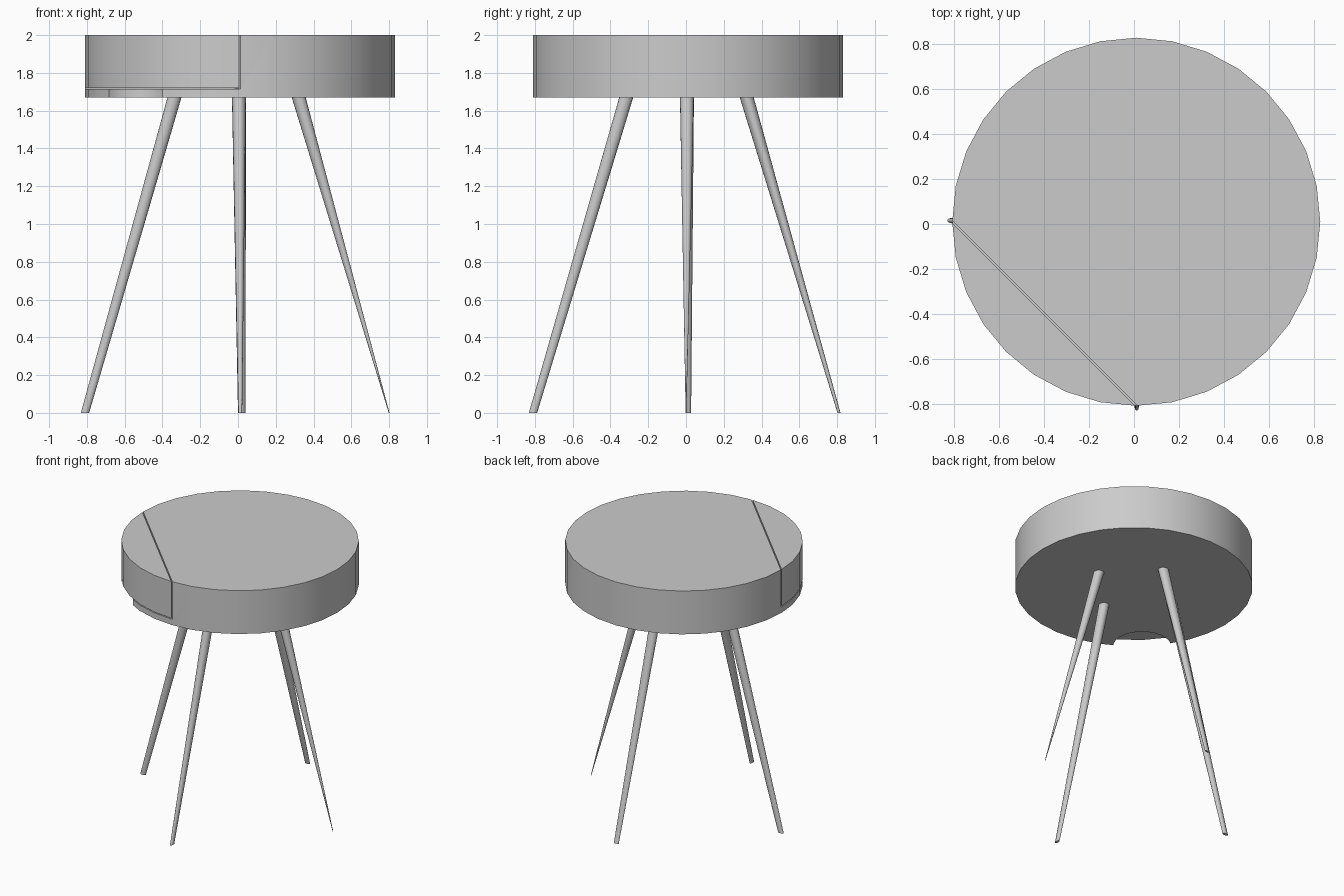
import bpy, bmesh, math
from mathutils import Vector

if "Cube" in bpy.data.objects:
    bpy.data.objects.remove(bpy.data.objects["Cube"])

grey = bpy.data.materials.new("plain grey")
grey.diffuse_color = (0.6, 0.6, 0.6, 1)
grey.use_nodes = True
grey.node_tree.nodes["Principled BSDF"].inputs["Base Color"].default_value = grey.diffuse_color

CENTRE = (0.01, 0.01)
RADIUS = 0.82
BOTTOM, TOP = 1.67, 2.0


def make_object(name, bm):
    bmesh.ops.recalc_face_normals(bm, faces=bm.faces)
    mesh = bpy.data.meshes.new(name)
    bm.to_mesh(mesh)
    bm.free()
    mesh.materials.append(grey)
    ob = bpy.data.objects.new(name, mesh)
    bpy.context.collection.objects.link(ob)
    return ob


def loft(name, rings):
    """Capped skin through rings (x, y, z, radius_x, radius_y, sides)."""
    bm = bmesh.new()
    loops = []
    for x, y, z, rx, ry, n in rings:
        loops.append([bm.verts.new((x + rx * math.cos(2 * math.pi * i / n),
                                    y + ry * math.sin(2 * math.pi * i / n), z))
                      for i in range(n)])
    for a, b in zip(loops, loops[1:]):
        n = len(a)
        for i in range(n):
            bm.faces.new((a[i], a[(i + 1) % n], b[(i + 1) % n], b[i]))
    bm.faces.new(loops[0])
    bm.faces.new(loops[-1])
    return make_object(name, bm)


def disc(name, x, y, r, z0, z1, n=32):
    return loft(name, [(x, y, z0, r, r, n), (x, y, z1, r, r, n)])


def corner_block(name, offset, z0, z1):
    """Box filling the front left side of the line x + y = -offset."""
    bm = bmesh.new()
    along, out = Vector((1, -1, 0)), Vector((-1, -1, 0))
    base = Vector((-offset / 2, -offset / 2, 0))
    corners = [base - along, base + along, base + along + out, base - along + out]
    low = [bm.verts.new((c.x, c.y, z0)) for c in corners]
    high = [bm.verts.new((c.x, c.y, z1)) for c in corners]
    bm.faces.new(low)
    bm.faces.new(high)
    for i in range(4):
        j = (i + 1) % 4
        bm.faces.new((low[i], low[j], high[j], high[i]))
    return make_object(name, bm)


def boolean(ob, cutter, operation):
    mod = ob.modifiers.new("cut", 'BOOLEAN')
    mod.object = cutter
    mod.operation = operation
    mod.solver = 'EXACT'
    bpy.context.view_layer.objects.active = ob
    bpy.ops.object.modifier_apply(modifier=mod.name)
    bpy.data.objects.remove(cutter)


def smooth(ob, angle=30):
    bpy.ops.object.select_all(action='DESELECT')
    ob.select_set(True)
    bpy.context.view_layer.objects.active = ob
    bpy.ops.object.shade_smooth_by_angle(angle=math.radians(angle))


# round table body with a recess for the drawer
body = disc("table_body", *CENTRE, RADIUS, BOTTOM, TOP)
boolean(body, corner_block("recess_cutter", 0.795, 1.714, 2.2), 'DIFFERENCE')

# finger notch in the lip below the drawer
a = math.radians(226)
boolean(body, disc("notch_cutter", CENTRE[0] + RADIUS * math.cos(a),
                   CENTRE[1] + RADIUS * math.sin(a), 0.2, 1.5, 1.716, 24), 'DIFFERENCE')
smooth(body)

# drawer filling the front left segment
drawer = disc("corner_drawer", *CENTRE, RADIUS, 1.72, TOP)
boolean(drawer, corner_block("drawer_cutter", 0.805, 1.5, 2.2), 'INTERSECT')
smooth(drawer)

# splayed legs, each tapering to a thin foot: top x, y, foot x, y, foot radii
legs = {
    "right_leg": (0.32, 0.005, 0.80, 0.0, 0.002, 0.002),
    "left_leg": (-0.335, 0.005, -0.81, 0.015, 0.022, 0.012),
    "front_leg": (0.005, -0.315, 0.012, -0.81, 0.01, 0.022),
    "back_leg": (0.005, 0.32, 0.02, 0.81, 0.02, 0.008),
}
for name, (tx, ty, fx, fy, rx, ry) in legs.items():
    leg = loft(name, [(fx, fy, 0.0, rx, ry, 16), (tx, ty, BOTTOM + 0.005, 0.037, 0.037, 16)])
    smooth(leg, 40)
